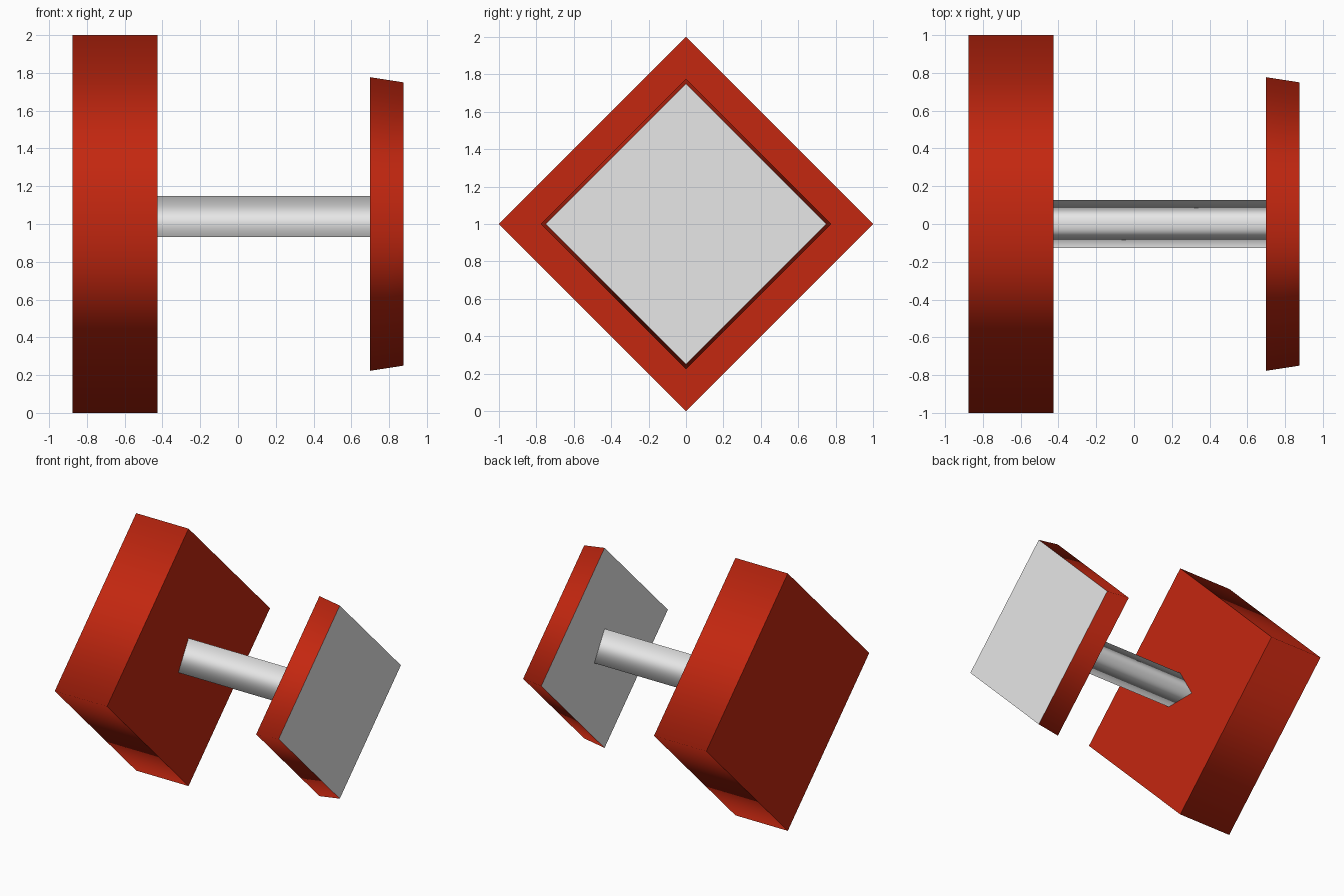
import bpy
import bmesh
from mathutils import Matrix
from math import pi

cube = bpy.data.objects.get("Cube")
if cube:
    bpy.data.objects.remove(cube, do_unlink=True)


def make_material(name, rgb):
    mat = bpy.data.materials.new(name)
    mat.use_nodes = True
    mat.diffuse_color = (*rgb, 1)
    mat.node_tree.nodes["Principled BSDF"].inputs["Base Color"].default_value = (*rgb, 1)
    return mat


red = make_material("red", (0.55, 0.02, 0.005))
grey = make_material("light grey", (0.8, 0.8, 0.8))


def prism(name, sides, x0, x1, r0, r1, side_mat, cap_mat, z=1.0):
    """Prism along x with one corner up, smooth sides and crisp end caps."""
    bm = bmesh.new()
    bmesh.ops.create_cone(bm, cap_ends=True, segments=sides,
                          radius1=r0, radius2=r1, depth=x1 - x0)
    # Bring the first corner (+y) to the top, then lay the axis along +x
    corner = max(bm.verts, key=lambda v: v.co.y)
    spin = Matrix.Rotation(-pi / 2 + pi / 2, 4, 'Z')
    if abs(corner.co.x) > 1e-4:
        spin = Matrix.Rotation(pi / 2 - math_angle(corner), 4, 'Z')
    lay = Matrix(((0, 0, 1, 0), (1, 0, 0, 0), (0, 1, 0, 0), (0, 0, 0, 1)))
    bm.transform(Matrix.Translation(((x0 + x1) / 2, 0, z)) @ lay @ spin)
    bm.normal_update()
    for face in bm.faces:
        is_cap = abs(face.normal.x) > 0.9
        face.smooth = not is_cap
        face.material_index = int(is_cap)
        if is_cap:
            for edge in face.edges:
                edge.smooth = False
    mesh = bpy.data.meshes.new(name)
    bm.to_mesh(mesh)
    bm.free()
    mesh.materials.append(side_mat)
    mesh.materials.append(cap_mat)
    obj = bpy.data.objects.new(name, mesh)
    bpy.context.collection.objects.link(obj)
    return obj


def math_angle(vert):
    return vert.co.xy.angle_signed((1, 0))


# Thick square block standing on one corner
prism("large_block", 4, -0.875, -0.425, 1.0, 1.0, red, red)
# Triangular rod joining the two blocks
prism("connecting_rod", 3, -0.43, 0.705, 0.146, 0.146, grey, grey, 1.003)
# Smaller tapered plate with grey faces
prism("small_plate", 4, 0.7, 0.875, 0.777, 0.75, red, grey)
